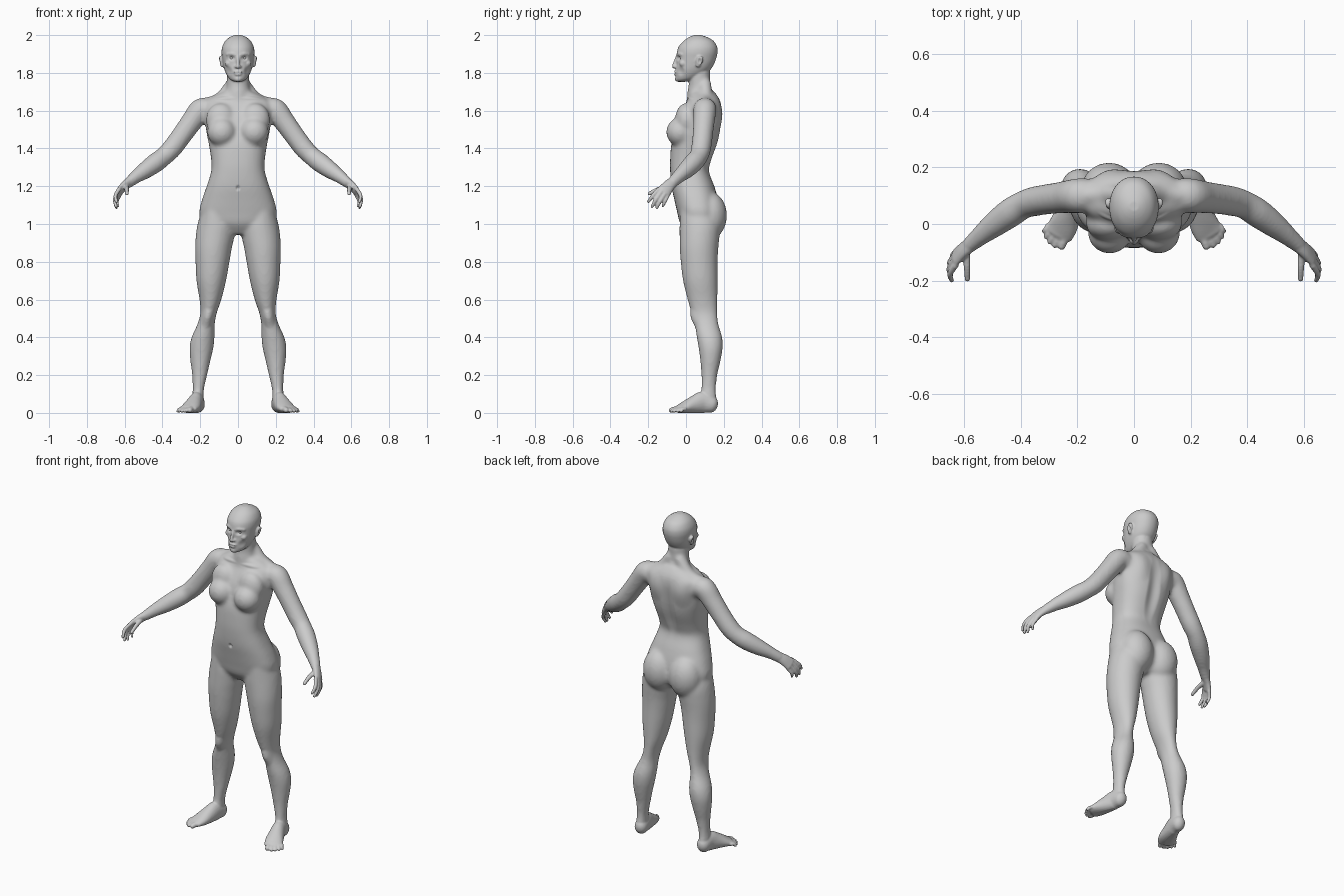
import bpy, bmesh, math
from mathutils import Vector, Matrix


def spline(rows, steps=5):
    """Catmull-Rom interpolation of rows of numbers."""
    pts = [Vector(r) for r in rows]
    out = []
    for i in range(len(pts) - 1):
        a, b, c, d = pts[max(i - 1, 0)], pts[i], pts[i + 1], pts[min(i + 2, len(pts) - 1)]
        for k in range(steps):
            t = k / steps
            out.append(0.5 * (2 * b + (c - a) * t + (2 * a - 5 * b + 4 * c - d) * t * t
                              + (3 * b - a - 3 * c + d) * t ** 3))
    return out + [pts[-1]]


def skin(bm, rings, sides):
    """Skin closed rings, on the given sides of the mirror plane."""
    for s in sides:
        loops = [[bm.verts.new((p.x * s, p.y, p.z)) for p in ring] for ring in rings]
        n = len(loops[0])
        for a, b in zip(loops, loops[1:]):
            for i in range(n):
                bm.faces.new((a[i], a[(i + 1) % n], b[(i + 1) % n], b[i]))
        bm.faces.new(loops[0][::-1])
        bm.faces.new(loops[-1])


def slices(bm, rows, sides=(1,), power=2.2, n=40):
    """Horizontal sections: z, x inner, x outer, y front, y back."""
    rings = []
    for z, x0, x1, y0, y1 in spline(rows):
        ring = []
        for i in range(n):
            c, s = math.cos(math.tau * i / n), math.sin(math.tau * i / n)
            ring.append(Vector(((x0 + x1) / 2 + (x1 - x0) / 2 * math.copysign(abs(c) ** (2 / power), c),
                                (y0 + y1) / 2 + (y1 - y0) / 2 * math.copysign(abs(s) ** (2 / power), s), z)))
        rings.append(ring)
    skin(bm, rings, sides)


def tube(bm, rows, ref, sides=(1, -1), n=20):
    """Round-ended tube along a path: x, y, z, radius along ref, radius across."""
    keys = spline([r if len(r) == 5 else (*r, r[3]) for r in rows])
    pos = [Vector(k[:3]) for k in keys]
    secs = []
    for i, k in enumerate(keys):
        t = (pos[min(i + 1, len(pos) - 1)] - pos[max(i - 1, 0)]).normalized()
        b = t.cross(Vector(ref)).normalized()
        secs.append((pos[i], t, b.cross(t), b, k[3], k[4]))

    def ring(sec, shift=0.0, scale=1.0):
        p, t, u, b, ru, rb = sec
        return [p + t * shift * min(ru, rb) + (u * ru * math.cos(math.tau * i / n)
                + b * rb * math.sin(math.tau * i / n)) * scale for i in range(n)]
    ang = [math.radians(a) for a in (80, 60, 40, 20)]
    rings = [ring(secs[0], -math.sin(a), math.cos(a)) for a in ang]
    rings += [ring(s) for s in secs]
    rings += [ring(secs[-1], math.sin(a), math.cos(a)) for a in reversed(ang)]
    skin(bm, rings, sides)


def ball(bm, centre, radii, sides=(1, -1)):
    for s in sides:
        m = Matrix.Translation((centre[0] * s, *centre[1:])) @ Matrix.Diagonal((*radii, 1))
        bmesh.ops.create_uvsphere(bm, u_segments=24, v_segments=16, radius=1, matrix=m)


def make_object(name, bm):
    bmesh.ops.recalc_face_normals(bm, faces=bm.faces)
    me = bpy.data.meshes.new(name)
    bm.to_mesh(me)
    bm.free()
    ob = bpy.data.objects.new(name, me)
    bpy.context.collection.objects.link(ob)
    return ob


def fuse(ob, voxel, rounds):
    """Merge overlapping parts into one skin and relax it."""
    m = ob.modifiers.new("fuse", 'REMESH')
    m.mode, m.voxel_size, m.use_smooth_shade = 'VOXEL', voxel, True
    m = ob.modifiers.new("relax", 'SMOOTH')
    m.factor, m.iterations = 0.5, rounds
    dg = bpy.context.evaluated_depsgraph_get()
    me = bpy.data.meshes.new_from_object(ob.evaluated_get(dg))
    ob.modifiers.clear()
    ob.data = me


BOTH = (1, -1)
core = bmesh.new()
# torso: z, half width, front, back
torso = [(.945, .08, .01, .12), (1.0, .18, -.03, .175), (1.06, .205, -.046, .18), (1.13, .19, -.062, .17),
         (1.2, .166, -.077, .15), (1.28, .142, -.084, .122), (1.34, .142, -.084, .136), (1.42, .154, -.078, .166),
         (1.48, .166, -.062, .18), (1.55, .176, -.045, .188), (1.6, .182, -.022, .19), (1.64, .18, 0, .185),
         (1.67, .14, .012, .172), (1.7, .08, .02, .15)]
slices(core, [(z, -w, w, f, b) for z, w, f, b in torso], power=2.4)
# neck
slices(core, [(1.62, -.075, .075, .0, .15), (1.7, -.066, .066, .008, .14), (1.74, -.06, .06, .014, .128),
              (1.82, -.06, .06, .01, .13)], power=2)
# trapezius slopes
tube(core, [(.03, .1, 1.74, .035), (.1, .105, 1.66, .034), (.19, .1, 1.625, .04)], (0, 1, 0))
# bust and upper chest
ball(core, (.086, -.03, 1.487), (.077, .075, .077))
ball(core, (.09, .0, 1.55), (.08, .058, .09))
# buttocks
ball(core, (.088, .125, 1.045), (.098, .092, .125))
# legs: z, inner, outer, front, back
slices(core, [(1.08, .06, .19, -.03, .15), (1.0, .015, .214, -.034, .18), (.93, .02, .224, -.034, .177),
              (.87, .033, .227, -.033, .171), (.8, .045, .225, -.028, .168), (.7, .063, .22, -.016, .168),
              (.6, .088, .204, .008, .167), (.53, .112, .199, .028, .167), (.47, .123, .215, .045, .172),
              (.4, .124, .246, .057, .192), (.34, .131, .257, .067, .194), (.27, .147, .252, .076, .182),
              (.2, .163, .243, .081, .166), (.13, .179, .24, .08, .159), (.08, .181, .243, .072, .162),
              (.02, .181, .244, .068, .168)], BOTH, 2)
# arms
PALM = (.8, .36, .48)
tube(core, [(.15, .1, 1.6, .06), (.196, .1, 1.605, .062), (.245, .095, 1.542, .057), (.3, .088, 1.466, .054),
            (.35, .08, 1.4, .053), (.39, .068, 1.36, .05), (.435, .04, 1.325, .052), (.49, .0, 1.285, .046),
            (.54, -.04, 1.25, .036), (.583, -.076, 1.216, .027, .031)], PALM)
body = make_object("body", core)
fuse(body, .01, 8)

bm = bmesh.new()
bm.from_mesh(body.data)
old = body.data
# skull: z, half width, front, back
skull = [(1.753, .018, -.046, .0), (1.765, .042, -.054, .05), (1.79, .06, -.055, .1), (1.82, .073, -.054, .132),
         (1.85, .08, -.05, .15), (1.88, .084, -.05, .161), (1.91, .087, -.048, .167), (1.94, .083, -.038, .164),
         (1.97, .067, -.012, .145), (1.99, .042, .018, .11), (2.0, .018, .045, .08)]
slices(bm, [(z, -w, w, f, b) for z, w, f, b in skull], power=2.1)
# nose, lips, chin, brows, cheekbones, ears
tube(bm, [(0, -.045, 1.892, .007), (0, -.059, 1.857, .008), (0, -.064, 1.834, .011)], (1, 0, 0), (1,))
ball(bm, (.011, -.055, 1.832), (.008, .011, .007))
ball(bm, (0, -.055, 1.806), (.024, .01, .006), (1,))
ball(bm, (0, -.054, 1.793), (.02, .01, .007), (1,))
ball(bm, (0, -.042, 1.768), (.022, .017, .016), (1,))
tube(bm, [(.012, -.044, 1.896, .007), (.035, -.039, 1.902, .007), (.058, -.022, 1.897, .007)], (0, 0, 1))
ball(bm, (.05, -.016, 1.85), (.02, .02, .018))
tube(bm, [(.084, .062, 1.838, .008, .012), (.089, .07, 1.86, .01, .018), (.093, .076, 1.88, .009, .017)], (1, 0, 0))
# palms
tube(bm, [(.575, -.07, 1.222, .025, .029), (.603, -.093, 1.2, .02, .033), (.627, -.115, 1.173, .016, .038)], PALM)
# fingers and thumb: root, joint, tip
fingers = [((.63, -.146, 1.183), (.649, -.176, 1.15), (.643, -.199, 1.118)),
           ((.636, -.131, 1.17), (.652, -.159, 1.13), (.645, -.18, 1.092)),
           ((.634, -.113, 1.16), (.65, -.137, 1.12), (.643, -.154, 1.087)),
           ((.626, -.095, 1.152), (.641, -.111, 1.12), (.634, -.123, 1.094)),
           ((.592, -.098, 1.198), (.589, -.15, 1.183), (.588, -.195, 1.16))]
for i, path in enumerate(fingers):
    k = (1, 1, 1, .88, 1.15)[i]
    tube(bm, [(*p, r * k) for p, r in zip(path, (.0115, .0105, .0085))], PALM)
# feet
tube(bm, [(.212, .132, .045, .045, .037), (.218, .09, .055, .058, .038), (.231, .045, .044, .048, .044),
          (.247, .0, .031, .034, .051), (.264, -.032, .021, .022, .052)], (0, 0, 1))
# toes
tips = [(.255, -.078), (.28, -.076), (.297, -.063), (.311, -.045), (.318, -.025)]
for i, (x, y) in enumerate(tips):
    r = .0155 if i == 0 else .0118 - .0006 * i
    bx, by = .243 + .0155 * i, -.03 + .006 * i
    tube(bm, [(bx, by, .02, r), ((x + bx) / 2, (y + by) / 2 - .004, .019, r), (x, y, r * .9, r * .9)], (0, 0, 1))
bpy.data.objects.remove(body)
body = make_object("body", bm)
fuse(body, .005, 4)


def push(centre, radius, shift):
    """Soft sculpting stroke, mirrored."""
    for s in BOTH if centre[0] else (1,):
        for v in body.data.vertices:
            d = sum(((v.co[i] - centre[i] * (s if i == 0 else 1)) / radius[i]) ** 2 for i in range(3))
            if d < 1:
                v.co += Vector((shift[0] * s, shift[1], shift[2])) * (1 - d) ** 2


# eye sockets, cheeks, ear hollows
push((.033, -.045, 1.878), (.024, .03, .017), (0, .013, 0))
push((.05, -.03, 1.81), (.03, .03, .03), (-.004, .004, 0))
push((.102, .072, 1.862), (.015, .012, .022), (-.008, 0, 0))
# mouth line and navel
push((0, -.065, 1.8), (.024, .02, .006), (0, .005, 0))
push((0, -.08, 1.19), (.014, .03, .018), (0, .01, 0))
# spine groove, shoulder blades, kneecaps, collarbones
push((0, .16, 1.45), (.05, .08, .24), (0, -.014, 0))
push((.095, .18, 1.57), (.075, .07, .1), (0, .01, 0))
push((.16, .035, .5), (.05, .05, .06), (0, -.012, 0))
push((.09, .01, 1.665), (.09, .04, .014), (0, -.005, .003))
# flat soles
for v in body.data.vertices:
    v.co.z = max(v.co.z, 0)
body.data.shade_smooth()

# eyes
for side, name in ((1, "left_eye"), (-1, "right_eye")):
    eye = bmesh.new()
    ball(eye, (.033 * side, -.019, 1.878), (.014, .014, .014), (1,))
    make_object(name, eye).data.shade_smooth()
